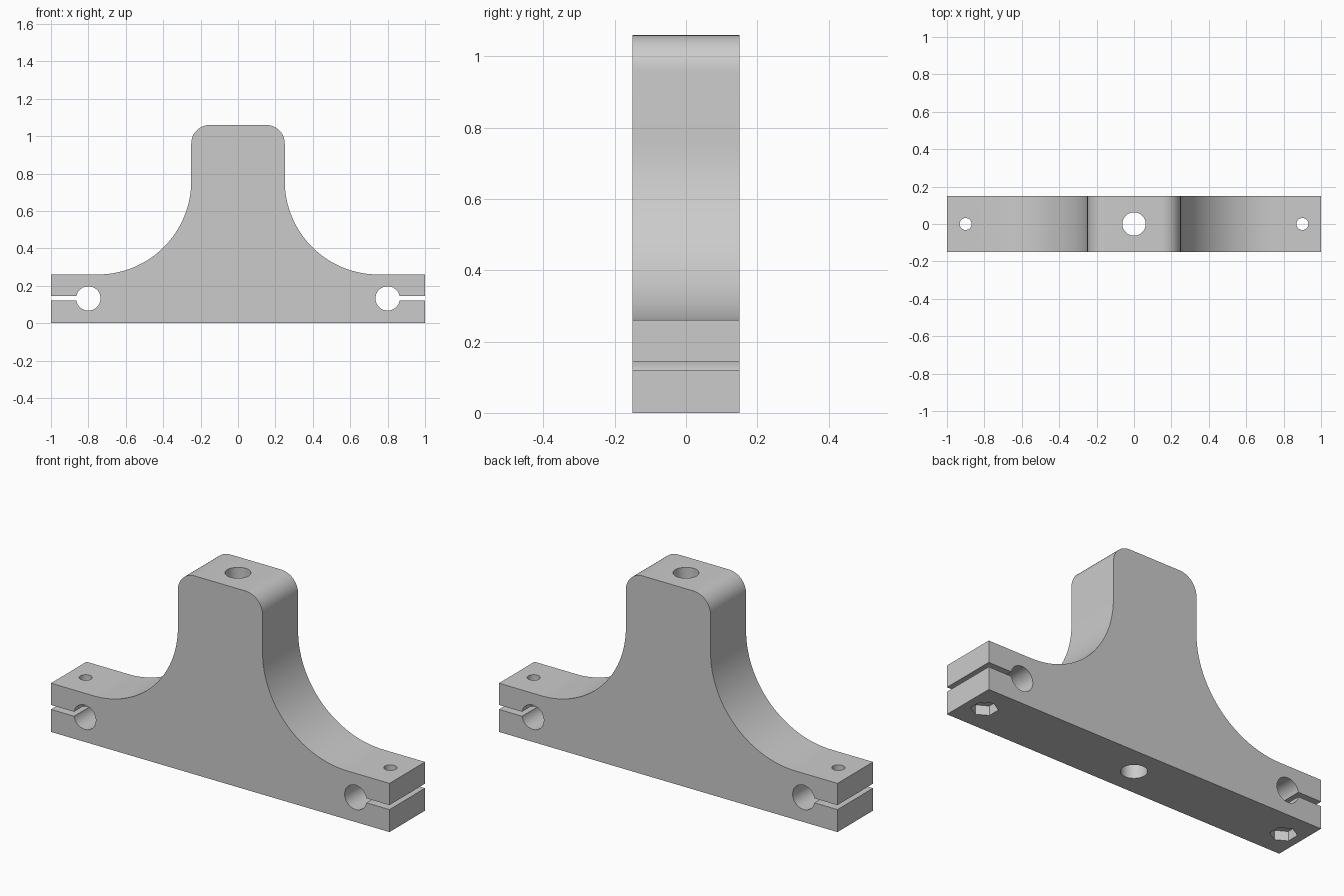
import bpy, bmesh
from math import sin, cos, pi, asin, radians

cube = bpy.data.objects.get("Cube")
if cube:
    bpy.data.objects.remove(cube, do_unlink=True)

grey = bpy.data.materials.new("plain grey")
grey.use_nodes = True
colour = (0.6, 0.6, 0.6, 1)
grey.diffuse_color = colour
grey.node_tree.nodes["Principled BSDF"].inputs["Base Color"].default_value = colour

DEPTH = 0.3


def arc(cx, cz, r, start, end, steps):
    """Points on an arc, angles in radians."""
    angles = [start + (end - start) * i / steps for i in range(steps + 1)]
    return [(cx + r * cos(a), cz + r * sin(a)) for a in angles]


def finish(bm, name):
    bmesh.ops.recalc_face_normals(bm, faces=bm.faces)
    mesh = bpy.data.meshes.new(name)
    bm.to_mesh(mesh)
    bm.free()
    obj = bpy.data.objects.new(name, mesh)
    bpy.context.collection.objects.link(obj)
    mesh.materials.append(grey)
    return obj


def prism_cutter(name, x, r, z0, z1, sides, turn=0.0):
    """Upright cutter with a regular polygon section."""
    bm = bmesh.new()
    ring = [(x + r * cos(turn + 2 * pi * i / sides), r * sin(turn + 2 * pi * i / sides))
            for i in range(sides)]
    face = bm.faces.new([bm.verts.new((px, py, z0)) for px, py in ring])
    top = bmesh.ops.extrude_face_region(bm, geom=[face])["geom"]
    bmesh.ops.translate(bm, vec=(0, 0, z1 - z0),
                        verts=[v for v in top if isinstance(v, bmesh.types.BMVert)])
    cutter = finish(bm, name)
    cutter.hide_render = True
    return cutter


# Right half of the outline: foot, split clamp bore, big fillet, rounded top
bore_x, bore_z, bore_r, slot = 0.8, 0.132, 0.065, 0.012
gap = asin(slot / bore_r)
half = [(1, 0), (1, bore_z - slot)]
half += arc(bore_x, bore_z, bore_r, -gap, gap - 2 * pi, 48)
half += [(1, bore_z + slot), (1, 0.26)]
half += arc(0.75, 0.76, 0.5, -pi / 2, -pi, 32)
half += arc(0.15, 0.96, 0.1, 0, pi / 2, 12)
outline = half + [(-x, z) for x, z in reversed(half)]

# Extrude the outline into the bracket body
bm = bmesh.new()
front = bm.faces.new([bm.verts.new((x, -DEPTH / 2, z)) for x, z in outline])
back = bmesh.ops.extrude_face_region(bm, geom=[front])["geom"]
bmesh.ops.translate(bm, vec=(0, DEPTH, 0),
                    verts=[v for v in back if isinstance(v, bmesh.types.BMVert)])
body = finish(bm, "bracket_body")

# Central bore, clamp screw holes and hexagonal nut pockets
cutters = [prism_cutter("centre_bore_cutter", 0, 0.0625, -0.1, 1.2, 48)]
for side in (-1, 1):
    cutters.append(prism_cutter("screw_hole_cutter", side * 0.9, 0.032, -0.1, 0.4, 32))
    cutters.append(prism_cutter("nut_pocket_cutter", side * 0.9, 0.065, -0.1, 0.05, 6, pi / 6))

bpy.context.view_layer.objects.active = body
for cutter in cutters:
    mod = body.modifiers.new("cut", "BOOLEAN")
    mod.operation = "DIFFERENCE"
    mod.solver = "EXACT"
    mod.object = cutter
    bpy.ops.object.modifier_apply(modifier=mod.name)
    bpy.data.objects.remove(cutter, do_unlink=True)

# Smooth curved walls, crisp edges
bpy.ops.object.select_all(action="DESELECT")
body.select_set(True)
bpy.ops.object.shade_smooth_by_angle(angle=radians(30))
